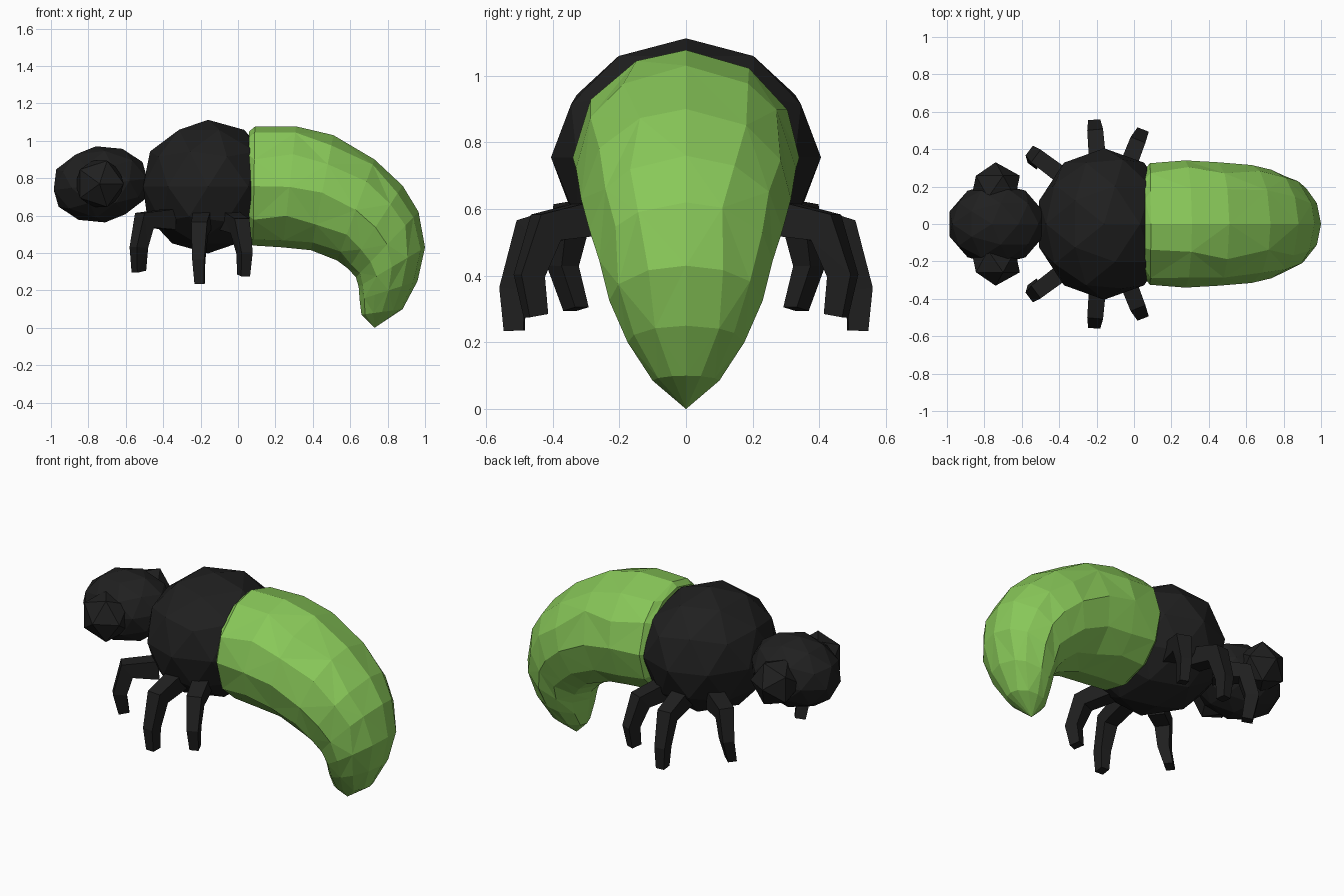
import bpy, bmesh, math, random
from mathutils import Vector, Matrix

if "Cube" in bpy.data.objects:
    bpy.data.objects.remove(bpy.data.objects["Cube"])

random.seed(4)


def material(name, rgb):
    m = bpy.data.materials.new(name)
    m.diffuse_color = (*rgb, 1)
    m.use_nodes = True
    m.node_tree.nodes["Principled BSDF"].inputs["Base Color"].default_value = m.diffuse_color
    return m


BLACK = material("soft black", (0.014, 0.014, 0.014))
GREEN = material("leaf green", (0.25, 0.58, 0.10))


def finish(name, bm, mat):
    bmesh.ops.recalc_face_normals(bm, faces=bm.faces)
    mesh = bpy.data.meshes.new(name)
    bm.to_mesh(mesh)
    bm.free()
    mesh.materials.append(mat)
    obj = bpy.data.objects.new(name, mesh)
    bpy.context.collection.objects.link(obj)
    return obj


def ball(name, center, radii, level, rot=(0, "Y")):
    bm = bmesh.new()
    bmesh.ops.create_icosphere(bm, subdivisions=level, radius=1)
    turn = Matrix.Rotation(rot[0], 4, rot[1])
    if level == 1:  # stand the pole sideways before scaling
        bm.transform(turn)
        turn = Matrix()
    bm.transform(Matrix.Translation(center) @ turn @ Matrix.Diagonal((*radii, 1)))
    return finish(name, bm, BLACK)


def bridge(bm, rings):
    # triangle bands with alternating diagonals
    for i, (a, b) in enumerate(zip(rings, rings[1:])):
        n = len(a)
        for k in range(n):
            j = (k + 1) % n
            if (i + k) % 2:
                bm.faces.new((a[k], a[j], b[j]))
                bm.faces.new((a[k], b[j], b[k]))
            else:
                bm.faces.new((a[k], a[j], b[k]))
                bm.faces.new((a[j], b[j], b[k]))


def fan(bm, ring, point):
    tip = bm.verts.new(point)
    for k in range(len(ring)):
        bm.faces.new((ring[k], ring[(k + 1) % len(ring)], tip))


# Thorax and head
ball("thorax", (-0.16, 0, 0.755), (0.365, 0.405, 0.357), 2)
ball("head", (-0.735, 0, 0.767), (0.265, 0.22, 0.205), 2, (-0.12, "Y"))

# Eyes
for side, label in ((1, "left"), (-1, "right")):
    ball(label + "_eye", (-0.74, 0.2 * side, 0.77), (0.145, 0.13, 0.145), 1,
         (-side * math.pi / 2, "X"))

# Curled abdomen: outer point, inner point, half width of each ring
sections = [
    (0.06, 1.05, 0.055, 0.46, 0.29),
    (0.09, 1.075, 0.08, 0.44, 0.325),
    (0.31, 1.077, 0.24, 0.43, 0.34),
    (0.51, 1.03, 0.39, 0.415, 0.33),
    (0.73, 0.90, 0.53, 0.36, 0.315),
    (0.88, 0.76, 0.59, 0.315, 0.29),
    (0.965, 0.62, 0.63, 0.27, 0.26),
    (1.0, 0.43, 0.645, 0.22, 0.23),
    (0.96, 0.25, 0.65, 0.15, 0.175),
    (0.88, 0.10, 0.66, 0.07, 0.10),
]
SIDES = 12
bm = bmesh.new()
rings = []
for ox, oz, ix, iz, w in sections:
    mid = Vector(((ox + ix) / 2, 0, (oz + iz) / 2))
    half = Vector(((ox - ix) / 2, 0, (oz - iz) / 2))
    ring = []
    for k in range(SIDES):
        a = 2 * math.pi * k / SIDES
        if k % (SIDES // 4):
            a += random.uniform(-0.1, 0.1)
        p = mid + half * math.cos(a) + Vector((0, w * math.sin(a), 0))
        ring.append(bm.verts.new(p))
    rings.append(ring)
bridge(bm, rings)
fan(bm, rings[0], (0.05, 0, 0.755))
fan(bm, rings[-1], (0.73, 0, 0.0))
finish("abdomen", bm, GREEN)


# Bent legs with square sections
def leg(name, path, widths, side):
    pts = [Vector((x, y * side, z)) for x, y, z in path]
    out = pts[1] - pts[0]
    across = Vector((-out.y, out.x, 0)).normalized()
    bm = bmesh.new()
    rings = []
    for i, p in enumerate(pts):
        before = (p - pts[max(i - 1, 0)]).normalized()
        after = (pts[min(i + 1, len(pts) - 1)] - p).normalized()
        normal = (before + after).cross(across).normalized()
        w = widths[i]
        rings.append([bm.verts.new(p + across * s * w * 0.85 + normal * t * w)
                      for s, t in ((1, 1), (-1, 1), (-1, -1), (1, -1))])
    bridge(bm, rings)
    bm.faces.new(rings[0])
    bm.faces.new(rings[-1])
    finish(name, bm, BLACK)


paths = {
    "front": [(-0.36, 0.24, 0.58), (-0.5, 0.345, 0.575), (-0.53, 0.37, 0.43), (-0.53, 0.33, 0.30)],
    "middle": [(-0.19, 0.28, 0.58), (-0.205, 0.47, 0.53), (-0.21, 0.52, 0.36), (-0.205, 0.515, 0.235)],
    "rear": [(-0.06, 0.24, 0.58), (0.01, 0.42, 0.545), (0.035, 0.47, 0.40), (0.03, 0.45, 0.28)],
}
for label, path in paths.items():
    for side, hand in ((1, "left"), (-1, "right")):
        leg(f"{label}_{hand}_leg", path, (0.055, 0.05, 0.038, 0.03), side)
